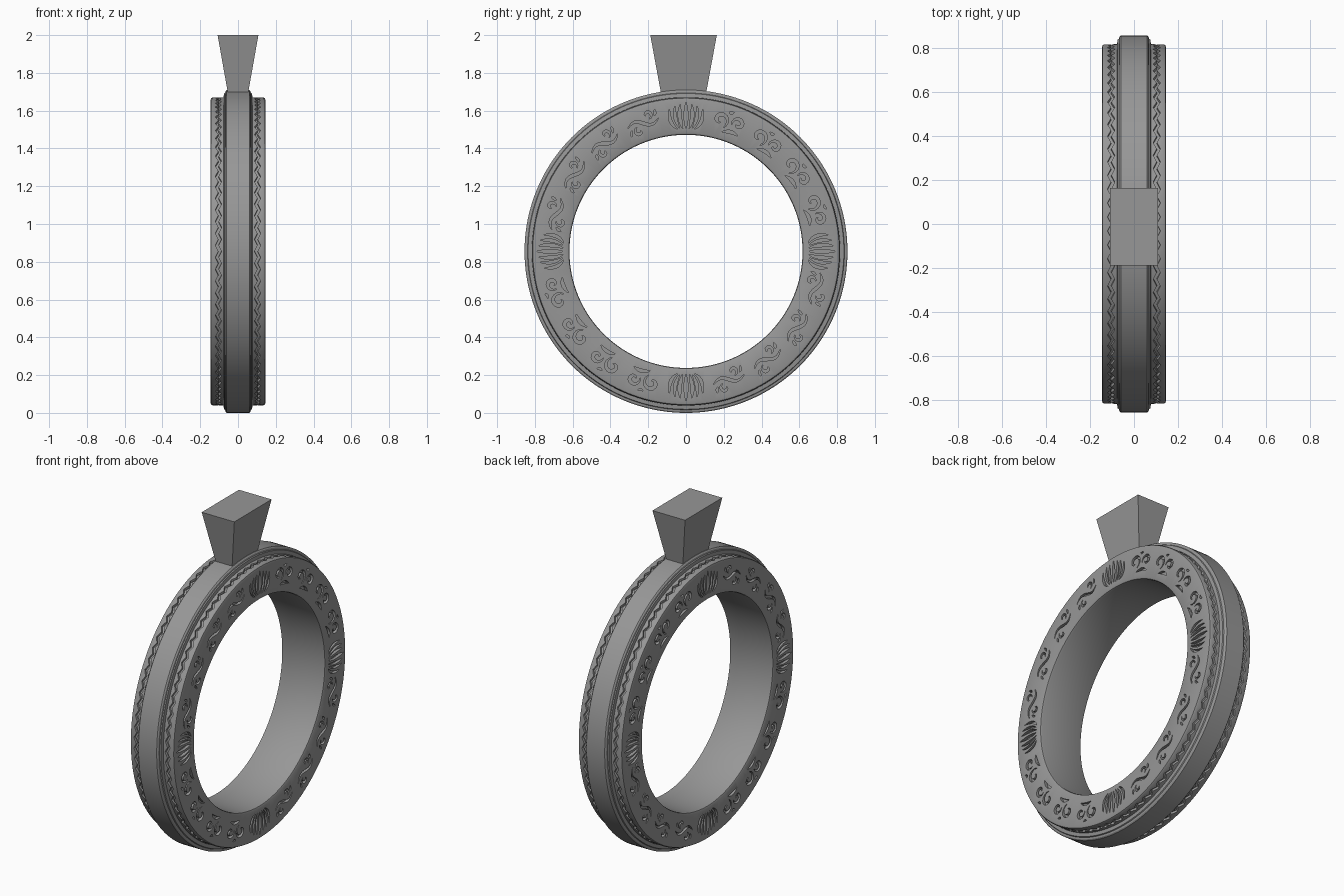
import bpy, bmesh, math
from math import sin, cos, pi, radians

if "Cube" in bpy.data.objects:
    bpy.data.objects.remove(bpy.data.objects["Cube"])

CZ = 0.855            # height of the ring centre
SEGS = 160            # even, so the zigzag closes
MOTIF_R = 0.715       # radius on which the engravings sit

metal = bpy.data.materials.new("grey_metal")
metal.diffuse_color = (0.31, 0.31, 0.31, 1)
metal.use_nodes = True
metal.node_tree.nodes["Principled BSDF"].inputs["Base Color"].default_value = metal.diffuse_color


def make_object(name, bm):
    bmesh.ops.recalc_face_normals(bm, faces=bm.faces)
    me = bpy.data.meshes.new(name)
    bm.to_mesh(me)
    bm.free()
    me.materials.append(metal)
    ob = bpy.data.objects.new(name, me)
    bpy.context.collection.objects.link(ob)
    return ob


# --- ring band: lathed half profile (x, radius, zigzag amount), mirrored ---
half = [
    (0.132, 0.617, 0), (0.141, 0.620, 0), (0.145, 0.628, 0),   # bore edge
    (0.145, 0.802, 0), (0.142, 0.811, 0), (0.134, 0.815, 0),   # side face
    (0.112, 0.815, 0.008), (0.111, 0.802, 0.008),              # zigzag groove
    (0.096, 0.802, 0.008), (0.095, 0.815, 0.008),
    (0.077, 0.816, 0), (0.074, 0.836, 0), (0.068, 0.839, 0),   # step
    (0.066, 0.849, 0), (0.060, 0.855, 0),                      # centre band
]
profile = half + [(-x, r, -z) for x, r, z in reversed(half)]

bm = bmesh.new()
rows = []
for i in range(SEGS):
    a = 2 * pi * i / SEGS
    s = 1 if i % 2 else -1
    rows.append([bm.verts.new((x + s * z, r * sin(a), CZ + r * cos(a)))
                 for x, r, z in profile])
n = len(profile)
for i in range(SEGS):
    p, q = rows[i], rows[(i + 1) % SEGS]
    for j in range(n):
        k = (j + 1) % n
        bm.faces.new((p[j], p[k], q[k], q[j]))
ring = make_object("ring_band", bm)


# --- paths for the engraved strokes, in local (tangent, radial) units ---
def spiral(cx, cy, r0, r1, a0, a1, count=15):
    pts = []
    for i in range(count):
        t = i / (count - 1)
        r, a = r0 + (r1 - r0) * t, radians(a0 + (a1 - a0) * t)
        pts.append((cx + r * cos(a), cy + r * sin(a)))
    return pts


def bend(a, b, c, count=8):
    ts = [i / (count - 1) for i in range(count)]
    return [tuple((1 - t) ** 2 * a[k] + 2 * t * (1 - t) * b[k] + t * t * c[k]
                  for k in (0, 1)) for t in ts]


# flower: fan of petals opening outward
flower = [(bend((0, -0.062), (0, 0), (0, 0.074)), 0.011)]
for s in (-1, 1):
    flower += [
        (bend((s * .018, -.064), (s * .042, .00), (s * .030, .062)), .009),
        (bend((s * .034, -.062), (s * .068, -.01), (s * .058, .055)), .008),
        (bend((s * .046, -.066), (s * .094, -.04), (s * .088, .036)), .008),
    ]

# scroll: two curls with leaves
scroll = [
    (spiral(-.042, .004, .044, .012, -50, 290), .009),
    (spiral(.054, .010, .034, .011, 200, -150), .009),
    (bend((-.015, -.055), (.030, -.030), (.072, -.050)), .009),
    (bend((-.010, .058), (.005, .050), (.015, .064)), .006),
]

# sprig: thin wave with two small curls and end leaves
wave = [(.085 * t, -.020 * sin(pi * t)) for t in [i / 6 - 1 for i in range(13)]]
sprig = [
    (wave, .008),
    (spiral(.034, .034, .024, .010, -80, 190, 12), .007),
    (spiral(-.034, -.034, .024, .010, 100, 370, 12), .007),
    (bend((.068, .020), (.078, .030), (.080, .050)), .006),
    (bend((-.068, -.020), (-.078, -.030), (-.080, -.050)), .006),
]


def add_stroke(bm, path, width, angle, side):
    """Tapered bar following a path, placed around the ring face."""
    t_dir, r_dir = (cos(angle), -sin(angle)), (sin(angle), cos(angle))
    last = len(path) - 1
    sections = []
    for i, (u, v) in enumerate(path):
        a, b = path[max(i - 1, 0)], path[min(i + 1, last)]
        du, dv = b[0] - a[0], b[1] - a[1]
        w = width * (0.12 + 0.88 * sin(pi * i / last)) / math.hypot(du, dv)
        sec = []
        for x, s in ((0.127, -1), (0.127, 1), (0.165, 1), (0.165, -1)):
            pu, pv = u - dv * w * s, MOTIF_R + v + du * w * s
            sec.append(bm.verts.new((side * x,
                                     pu * t_dir[0] + pv * r_dir[0],
                                     CZ + pu * t_dir[1] + pv * r_dir[1])))
        sections.append(sec)
    for p, q in zip(sections, sections[1:]):
        for j in range(4):
            k = (j + 1) % 4
            bm.faces.new((p[j], p[k], q[k], q[j]))
    bm.faces.new(sections[0])
    bm.faces.new(sections[-1])


# --- place the motifs on both faces and engrave them ---
layout = [(flower, 90 * k) for k in range(4)]
for k in range(1, 5):
    layout += [(scroll, 18 * k), (scroll, 180 + 18 * k),
               (sprig, -18.5 * k), (sprig, 180 - 18.5 * k)]

bm = bmesh.new()
for side in (-1, 1):
    for motif, deg in layout:
        for path, width in motif:
            add_stroke(bm, path, width, radians(deg), side)
cutter = make_object("engraving_cutter", bm)
cutter.hide_render = True

mod = ring.modifiers.new("engraving", 'BOOLEAN')
mod.operation = 'DIFFERENCE'
mod.solver = 'MANIFOLD'
mod.object = cutter
engraved = bpy.data.meshes.new_from_object(
    ring.evaluated_get(bpy.context.evaluated_depsgraph_get()))
ring.modifiers.clear()
ring.data = engraved
bpy.data.objects.remove(cutter)
bpy.context.view_layer.objects.active = ring
ring.select_set(True)
bpy.ops.object.shade_smooth_by_angle(angle=radians(30))

# --- stone: flared block on top of the band ---
bm = bmesh.new()
bmesh.ops.create_cube(bm, size=2)
for v in bm.verts:
    top = v.co.z > 0
    v.co = (v.co.x * (0.108 if top else 0.053),
            v.co.y * (0.176 if top else 0.119) - 0.013,
            2.0 if top else 1.69)
make_object("stone", bm)
